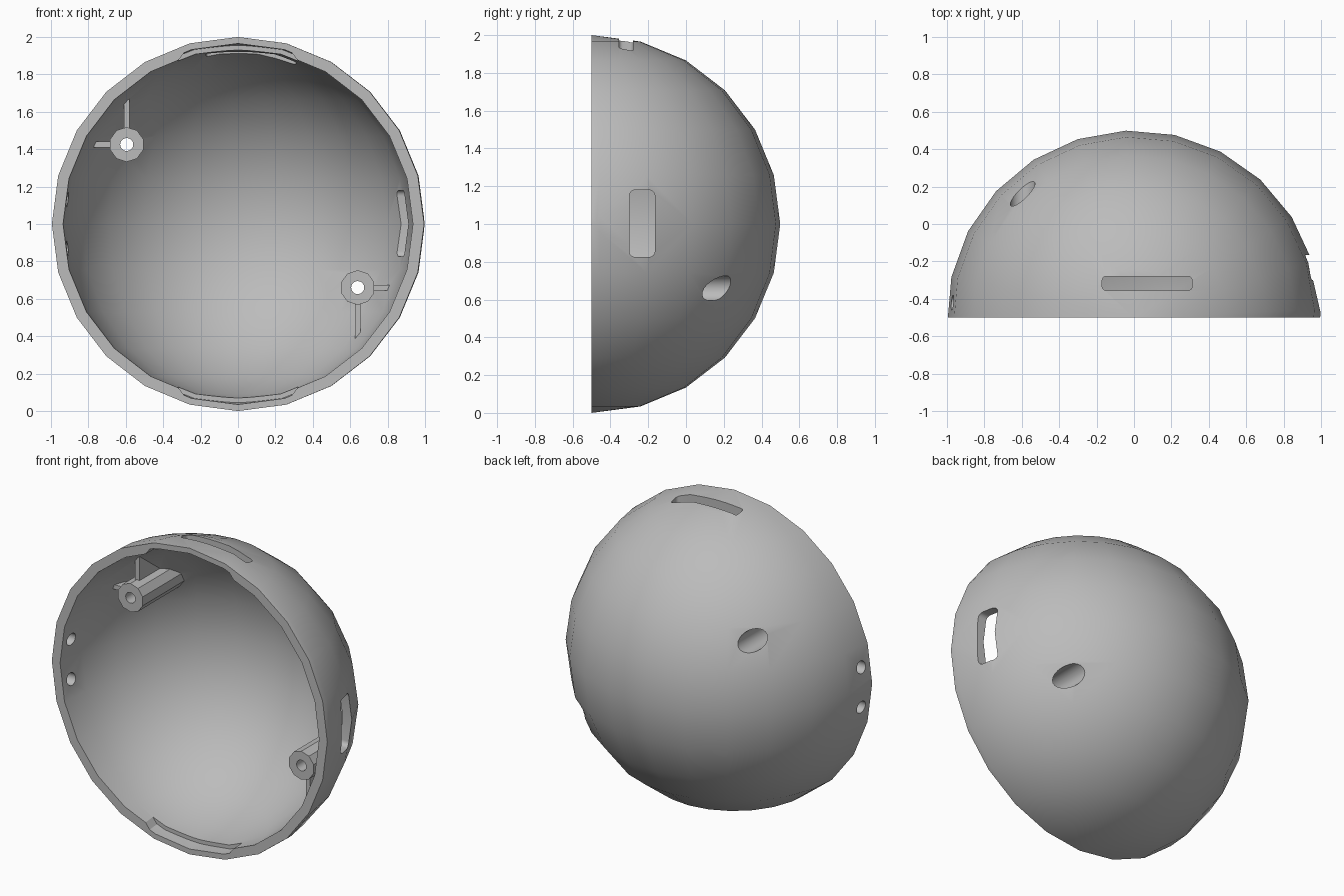
import bpy, bmesh
from math import radians
from mathutils import Matrix, Vector

if "Cube" in bpy.data.objects:
    bpy.data.objects.remove(bpy.data.objects["Cube"])

CENTER = Vector((0, -0.5, 1))
POSTS = [(-0.595, 1.425, -1), (0.64, 0.66, 1)]  # x, z, outward side

grey = bpy.data.materials.new("matte_grey")
grey.use_nodes = True
colour = (0.5, 0.5, 0.5, 1)
grey.diffuse_color = colour
grey.node_tree.nodes["Principled BSDF"].inputs["Base Color"].default_value = colour


def finish(name, bm):
    bmesh.ops.recalc_face_normals(bm, faces=bm.faces)
    mesh = bpy.data.meshes.new(name)
    bm.to_mesh(mesh)
    bm.free()
    mesh.materials.append(grey)
    ob = bpy.data.objects.new(name, mesh)
    bpy.context.collection.objects.link(ob)
    return ob


def sphere(name, radius):
    bm = bmesh.new()
    turn = Matrix.Translation(CENTER) @ Matrix.Rotation(radians(2.5), 4, "Z")
    bmesh.ops.create_uvsphere(bm, u_segments=24, v_segments=12, radius=radius, matrix=turn)
    return finish(name, bm)


def box(name, low, high, round_axis=None, corner=0.03, tilt=None):
    """Box between two corners, with the edges along round_axis rounded."""
    low, high = Vector(low), Vector(high)
    bm = bmesh.new()
    bmesh.ops.create_cube(bm, size=1)
    bmesh.ops.scale(bm, vec=high - low, verts=bm.verts)
    bmesh.ops.translate(bm, vec=(low + high) / 2, verts=bm.verts)
    if round_axis is not None:
        edges = [e for e in bm.edges
                 if abs((e.verts[0].co - e.verts[1].co).normalized()[round_axis]) > 0.9]
        bmesh.ops.bevel(bm, geom=edges, offset=corner, segments=4, profile=0.5,
                        affect="EDGES")
    if tilt is not None:
        bm.transform(Matrix.Translation(CENTER) @ Matrix.Rotation(tilt, 4, "Z"))
    return finish(name, bm)


def rod(name, start, end, radius, sides):
    start, end = Vector(start), Vector(end)
    axis = end - start
    place = Matrix.Translation((start + end) / 2) @ axis.to_track_quat("Z", "Y").to_matrix().to_4x4()
    bm = bmesh.new()
    bmesh.ops.create_cone(bm, cap_ends=True, segments=sides, radius1=radius,
                          radius2=radius, depth=axis.length, matrix=place)
    return finish(name, bm)


def combine(target, tool, operation):
    mod = target.modifiers.new("combine", "BOOLEAN")
    mod.operation, mod.object, mod.solver = operation, tool, "EXACT"
    bpy.context.view_layer.objects.active = target
    bpy.ops.object.modifier_apply(modifier=mod.name)
    bpy.data.objects.remove(tool)


# Hollow half dome, open to the front
shell = sphere("dome_shell", 1.0)
combine(shell, sphere("inner_cut", 0.94), "DIFFERENCE")
combine(shell, box("front_cut", (-2, -3, -1), (2, -0.5, 3)), "DIFFERENCE")

# Screw posts, each with two ribs running out to the wall
for x, z, side in POSTS:
    parts = [
        rod("screw_post", (x, -0.26, z), (x, 0.5, z), 0.093, 10),
        box("side_rib", (min(x, x + side * 0.4), -0.19, z - 0.015),
            (max(x, x + side * 0.4), 0.3, z + 0.015)),
        box("upright_rib", (x - 0.015, -0.19, min(z, z - side * 0.4)),
            (x + 0.015, 0.3, max(z, z - side * 0.4))),
    ]
    for part in parts:
        combine(part, sphere("wall_limit", 0.965), "INTERSECT")
        combine(shell, part, "UNION")

# Screw holes, with wide bores from the back
for x, z, side in POSTS:
    combine(shell, rod("screw_hole", (x, -0.6, z), (x, 0.8, z), 0.035, 16), "DIFFERENCE")
    combine(shell, rod("screw_bore", (x, -0.12, z), (x, 0.8, z), 0.066, 24), "DIFFERENCE")

# Shallow recesses inside the rim, top and bottom
bm = bmesh.new()
half = [(0.33, -0.86), (0.33, 0.86), (0.27, 0.94), (0.27, 1.1)]
outline = half + [(-a, b) for a, b in reversed(half)]
outline = [(0.27, -1.1), (0.27, -0.94)] + outline + [(-0.27, -0.94), (-0.27, -1.1)]
face = bm.faces.new([bm.verts.new((a, -0.6, 1 + b)) for a, b in outline])
new = bmesh.ops.extrude_face_region(bm, geom=[face])["geom"]
bmesh.ops.translate(bm, vec=(0, 0.18, 0),
                    verts=[v for v in new if isinstance(v, bmesh.types.BMVert)])
recess = finish("rim_recess", bm)
combine(recess, sphere("recess_limit", 0.965), "INTERSECT")
combine(shell, recess, "DIFFERENCE")

# Flat pocket and slot on one side, long slot on top
combine(shell, box("side_pocket", (0.978, -0.3, -0.18), (1.2, 0.1, 0.18), tilt=radians(13)),
        "DIFFERENCE")
combine(shell, box("side_slot", (0.7, -0.3, 0.825), (1.2, -0.165, 1.18), 0), "DIFFERENCE")
combine(shell, box("top_slot", (-0.17, -0.355, 1.7), (0.31, -0.28, 2.2), 2, 0.02),
        "DIFFERENCE")

# Pair of small holes on the other side
for z in (0.87, 1.13):
    combine(shell, rod("cord_hole", (-1.2, -0.42, z), (-0.8, -0.42, z), 0.04, 16),
            "DIFFERENCE")

# Smooth curved walls with crisp cut edges
bpy.ops.object.select_all(action="DESELECT")
shell.select_set(True)
bpy.context.view_layer.objects.active = shell
bpy.ops.object.shade_smooth_by_angle(angle=radians(30))
